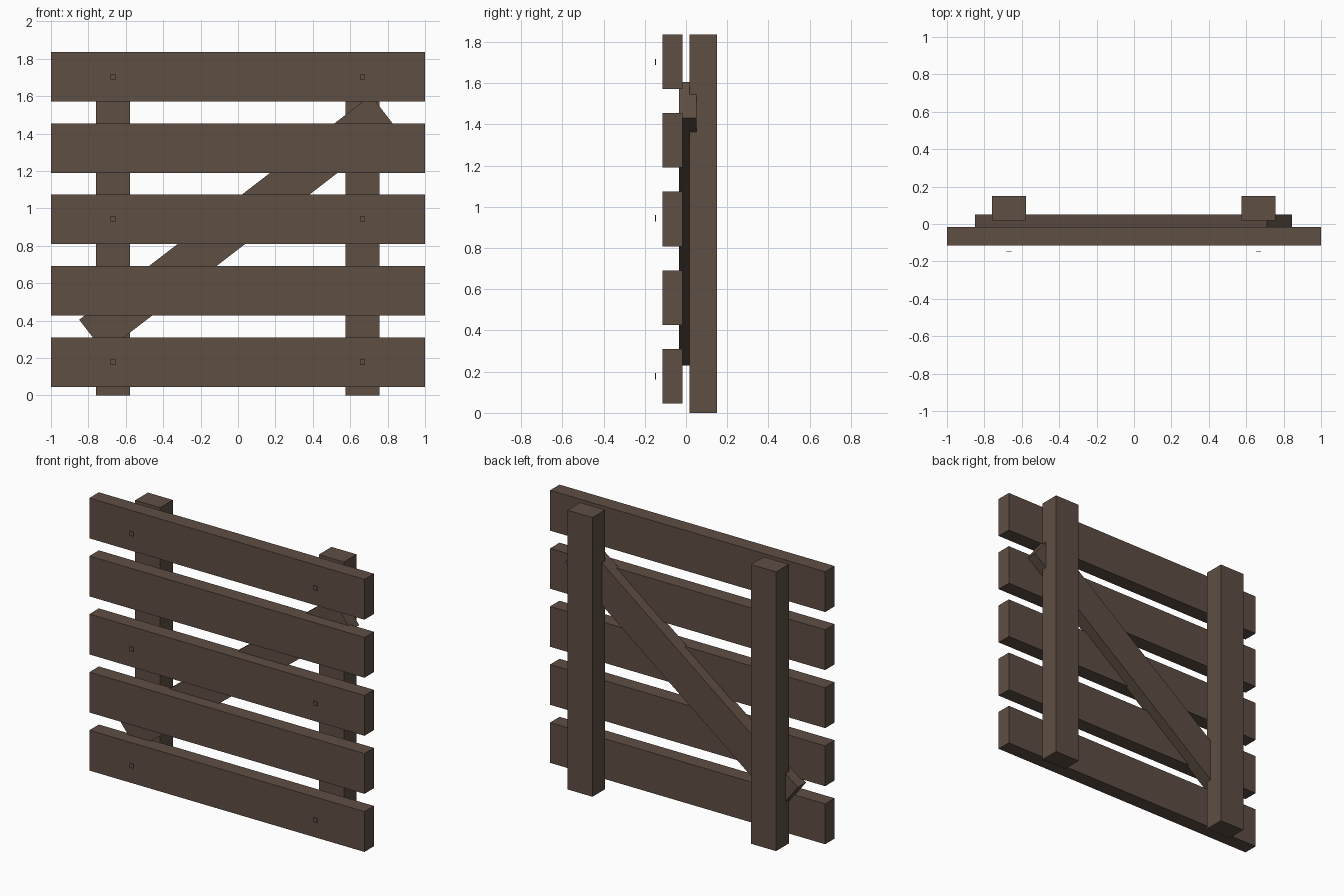
import bpy
import math

if "Cube" in bpy.data.objects:
    bpy.data.objects.remove(bpy.data.objects["Cube"])

wood = bpy.data.materials.new("dark brown wood")
wood.diffuse_color = (0.112, 0.077, 0.057, 1.0)
wood.use_nodes = True
wood.node_tree.nodes["Principled BSDF"].inputs["Base Color"].default_value = wood.diffuse_color


def box(name, center, size, angle=0.0):
    """Box of the given size, optionally tilted about the y axis."""
    bpy.ops.mesh.primitive_cube_add(size=1, location=center)
    ob = bpy.context.object
    ob.name = name
    ob.scale = size
    ob.rotation_euler = (0, -angle, 0)
    ob.data.materials.append(wood)
    return ob


# Five horizontal boards across the front
for i in range(5):
    box(f"board_{i + 1}", (0, -0.066, 0.178 + i * 0.3815), (2.0, 0.098, 0.265))

# Two upright posts at the back
post_x = {"left": -0.669, "right": 0.666}
for side, x in post_x.items():
    box(f"{side}_post", (x, 0.084, 0.9175), (0.182, 0.132, 1.835))

# Diagonal brace between boards and posts
box("diagonal_brace", (-0.002, 0.009, 0.9175), (1.968, 0.086, 0.22),
    math.atan2(1.20, 1.56))

# Small square nail heads just in front of the boards
for side, x in post_x.items():
    for i, z in enumerate((0.178, 0.944, 1.703)):
        box(f"{side}_nail_head_{i + 1}", (x, -0.148, z), (0.028, 0.004, 0.03))
